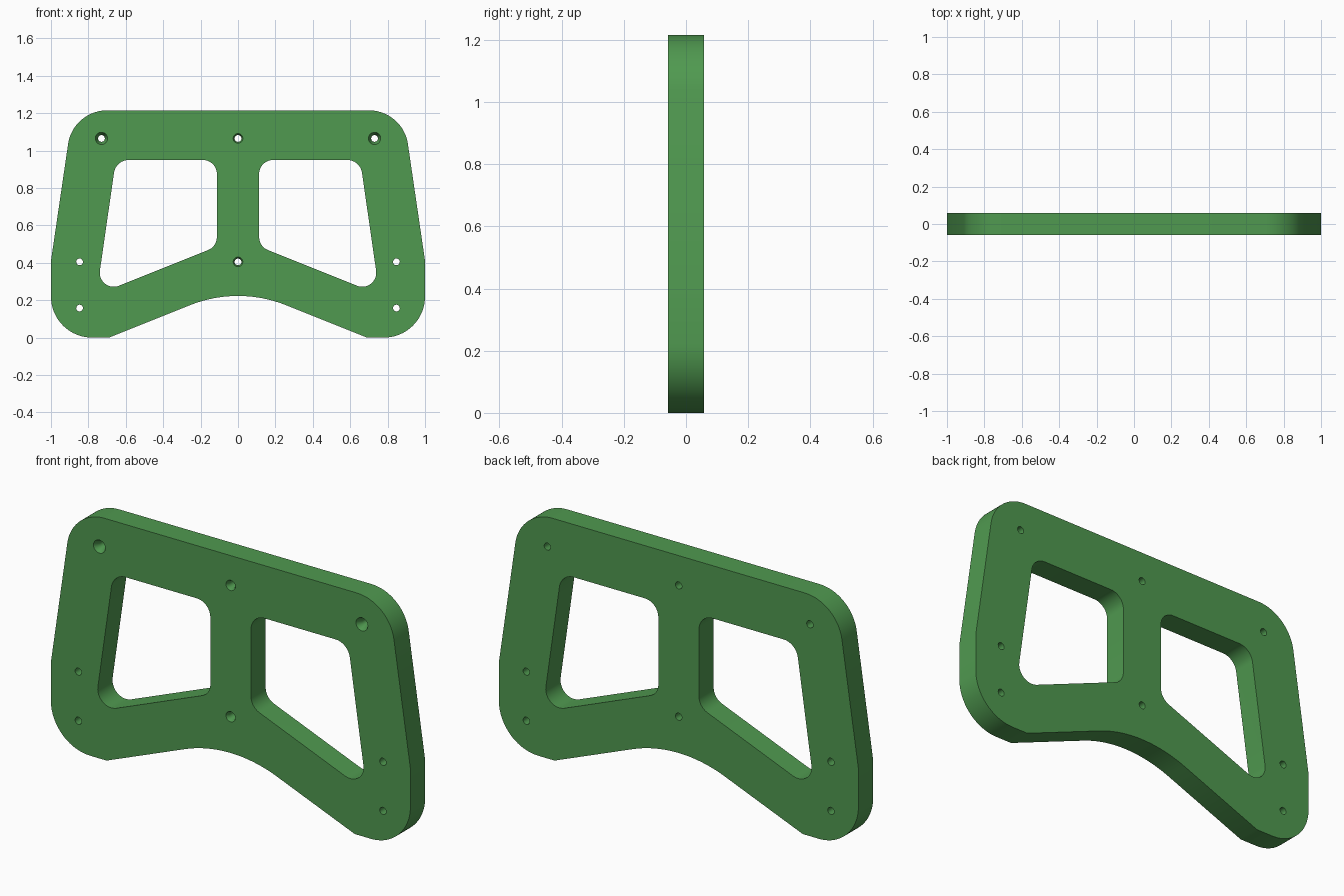
import bpy, bmesh, math
from mathutils import Vector

if "Cube" in bpy.data.objects:
    bpy.data.objects.remove(bpy.data.objects["Cube"])

HALF = 0.0585  # half the plate thickness


def rounded(corners, steps=12):
    """Closed outline in x/z from (x, z, radius) corners."""
    pts = []
    n = len(corners)
    for i, (x, z, r) in enumerate(corners):
        p = Vector((x, z))
        if r == 0:
            pts.append(p)
            continue
        a = (Vector(corners[i - 1][:2]) - p).normalized()
        b = (Vector(corners[(i + 1) % n][:2]) - p).normalized()
        half = a.angle(b) / 2
        centre = p + (a + b).normalized() * (r / math.sin(half))
        t = r / math.tan(half)
        u, v = p + a * t - centre, p + b * t - centre
        sweep = u.angle(v)
        for k in range(steps + 1):
            f = k / steps
            pts.append(centre + (u * math.sin((1 - f) * sweep) + v * math.sin(f * sweep)) / math.sin(sweep))
    return pts


def circle(x, z, r, sides=24):
    return [Vector((x + r * math.cos(2 * math.pi * k / sides),
                    z + r * math.sin(2 * math.pi * k / sides))) for k in range(sides)]


def loft(name, rings):
    """Solid through a list of (y, outline) rings with capped ends."""
    bm = bmesh.new()
    loops = [[bm.verts.new((p.x, y, p.y)) for p in pts] for y, pts in rings]
    n = len(loops[0])
    for lo, hi in zip(loops, loops[1:]):
        for i in range(n):
            bm.faces.new((lo[i], lo[(i + 1) % n], hi[(i + 1) % n], hi[i]))
    bm.faces.new(loops[0])
    bm.faces.new(loops[-1])
    bmesh.ops.recalc_face_normals(bm, faces=bm.faces)
    mesh = bpy.data.meshes.new(name)
    bm.to_mesh(mesh)
    bm.free()
    obj = bpy.data.objects.new(name, mesh)
    bpy.context.collection.objects.link(obj)
    return obj


green = bpy.data.materials.new("green")
green.diffuse_color = (0.08, 0.32, 0.08, 1)
green.use_nodes = True
green.node_tree.nodes["Principled BSDF"].inputs["Base Color"].default_value = green.diffuse_color

# Plate with rounded shoulders, feet and an arched underside
right_side = [(0.882, 1.215, 0.21), (1.0, 0.41, 0), (1.0, 0.0, 0.22), (0.69, 0.0, 0)]
left_side = [(-x, z, r) for x, z, r in reversed(right_side)]
outline = rounded(right_side + [(0, 0.276, 0.69)] + left_side, 20)
plate = loft("bracket_plate", [(-HALF, outline), (HALF, outline)])
plate.data.materials.append(green)

cutters = []
for s in (-1, 1):
    # Large windows either side of the centre post
    window = rounded([(s * x, z, r) for x, z, r in (
        (0.113, 0.95, 0.075), (0.653, 0.95, 0.08), (0.757, 0.229, 0.075), (0.113, 0.487, 0.075))])
    cutters.append(loft("window_cutter", [(-0.1, window), (0.1, window)]))
    # Plain holes near the feet
    for z in (0.405, 0.158):
        hole = circle(s * 0.847, z, 0.018)
        cutters.append(loft("hole_cutter", [(-0.1, hole), (0.1, hole)]))

# Screw holes countersunk from the front
for x, z, wide in ((-0.73, 1.065, 0.033), (0.73, 1.065, 0.033), (0, 1.065, 0.026), (0, 0.405, 0.026)):
    sink = (wide - 0.018) * 2
    cutters.append(loft("screw_cutter", [
        (-0.1, circle(x, z, wide)), (-HALF, circle(x, z, wide)),
        (-HALF + sink, circle(x, z, 0.018)), (0.1, circle(x, z, 0.018))]))

# Cut the openings, then drop the cutters
bpy.context.view_layer.objects.active = plate
for cutter in cutters:
    mod = plate.modifiers.new("cut", 'BOOLEAN')
    mod.operation = 'DIFFERENCE'
    mod.solver = 'EXACT'
    mod.object = cutter
    bpy.ops.object.modifier_apply(modifier=mod.name)
    bpy.data.objects.remove(cutter)

bpy.ops.object.select_all(action='DESELECT')
plate.select_set(True)
bpy.ops.object.shade_smooth_by_angle(angle=math.radians(30))
